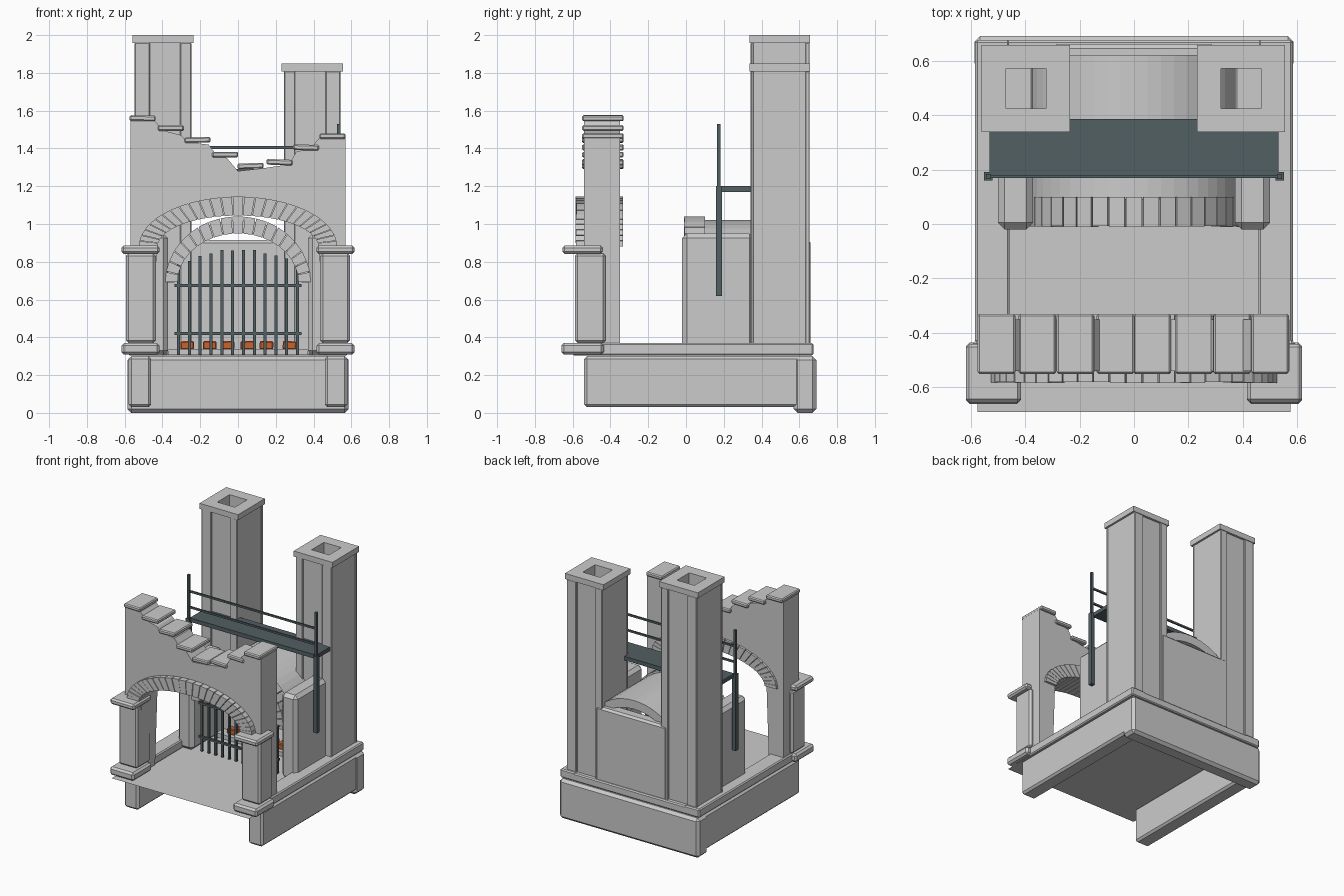
import bpy, bmesh, math, random
from mathutils import Matrix

if "Cube" in bpy.data.objects:
    bpy.data.objects.remove(bpy.data.objects["Cube"])

random.seed(4)


def material(name, col):
    m = bpy.data.materials.new(name)
    m.diffuse_color = (*col, 1)
    m.use_nodes = True
    m.node_tree.nodes["Principled BSDF"].inputs["Base Color"].default_value = m.diffuse_color
    return m


IRON = material("dark_iron", (0.085, 0.115, 0.125))
EMBER = material("ember", (0.6, 0.12, 0.03))


def finish(name, bm, bevel=0.0, mat=None):
    bmesh.ops.recalc_face_normals(bm, faces=bm.faces)
    me = bpy.data.meshes.new(name)
    bm.to_mesh(me)
    bm.free()
    ob = bpy.data.objects.new(name, me)
    bpy.context.collection.objects.link(ob)
    if mat:
        me.materials.append(mat)
    if bevel:
        b = ob.modifiers.new("worn_edges", "BEVEL")
        b.width, b.segments, b.limit_method = bevel, 1, "ANGLE"
    return ob


def box(name, x0, x1, y0, y1, z0, z1, bevel=0.008, mat=None, tilt=0.0):
    bm = bmesh.new()
    bmesh.ops.create_cube(bm, size=1)
    for v in bm.verts:
        v.co = (v.co.x * (x1 - x0), v.co.y * (y1 - y0), v.co.z * (z1 - z0))
    bmesh.ops.rotate(bm, verts=bm.verts, matrix=Matrix.Rotation(tilt, 3, "Y"))
    bmesh.ops.translate(bm, verts=bm.verts,
                        vec=((x0 + x1) / 2, (y0 + y1) / 2, (z0 + z1) / 2))
    return finish(name, bm, bevel, mat)


def pair(name, x0, x1, *rest, **kw):
    """The same box on both sides of x = 0."""
    box("right_" + name, x0, x1, *rest, **kw)
    box("left_" + name, -x1, -x0, *rest, **kw)


def prism(name, pts, y0, y1, bevel=0.0):
    """Extrude an x/z outline along y."""
    bm = bmesh.new()
    f = bm.faces.new([bm.verts.new((x, y0, z)) for x, z in pts])
    ext = bmesh.ops.extrude_face_region(bm, geom=[f])["geom"]
    bmesh.ops.translate(bm, vec=(0, y1 - y0, 0),
                        verts=[g for g in ext if isinstance(g, bmesh.types.BMVert)])
    return finish(name, bm, bevel)


def tube(name, cx, cy, half_x, half_y, hole, z0, z1):
    """Square pipe with an open shaft."""
    bm = bmesh.new()
    sq = [(-1, -1), (1, -1), (1, 1), (-1, 1)]
    ring = lambda a, b, z: [bm.verts.new((cx + a * s, cy + b * t, z)) for s, t in sq]
    loops = [ring(half_x, half_y, z0), ring(half_x, half_y, z1),
             ring(hole, hole, z1), ring(hole, hole, z0)]
    for k in range(4):
        a, b = loops[k], loops[(k + 1) % 4]
        for i in range(4):
            j = (i + 1) % 4
            bm.faces.new((a[i], a[j], b[j], b[i]))
    return finish(name, bm)


def arc(a, b, zc, n, t0=0.0, t1=math.pi):
    return [(a * math.cos(t0 + (t1 - t0) * i / n), zc + b * math.sin(t0 + (t1 - t0) * i / n))
            for i in range(n + 1)]


def brick_arch(name, outer, inner, zc, n, y0, y1):
    step = math.pi / n
    for i in range(n):
        t0, t1 = (i + 0.04) * step, (i + 0.96) * step
        o = arc(*outer, zc, 1, t0, t1)
        q = arc(*inner, zc, 1, t0, t1)
        prism(f"{name}_{i}", [o[0], o[1], q[1], q[0]], y0 + random.uniform(0, 0.006), y1)


# Base: floor sheet, beams and curbs
bm = bmesh.new()
bm.faces.new([bm.verts.new(p) for p in
              [(-.575, -.69, .305), (.575, -.69, .305), (.575, .67, .305), (-.575, .67, .305)]])
finish("floor", bm)
pair("base_beam", .46, .58, -.54, .67, .03, .30, bevel=.015)
box("back_beam", -.585, .585, .57, .69, 0, .30, bevel=.02)
pair("curb", .457, .583, -.60, .675, .305, .37)
box("back_curb", -.57, .57, .60, .675, .305, .365)

# Front pillars
pair("pillar_foot", .415, .617, -.66, -.435, .308, .37, bevel=.014)
pair("pillar_shaft", .435, .593, -.588, -.425, .37, .845, bevel=.014)
pair("pillar_cap", .415, .617, -.655, -.44, .842, .886, bevel=.012)

# Front wall with arched opening and broken stepped top
wall = [(-.57, .31), (-.57, 1.545), (-.44, 1.545), (-.395, 1.495), (-.30, 1.47), (-.27, 1.435),
        (-.155, 1.42), (-.11, 1.36), (-.06, 1.35), (0, 1.28), (.13, 1.295), (.27, 1.315),
        (.31, 1.385), (.38, 1.395), (.43, 1.455), (.57, 1.455), (.57, .31), (.45, .31)]
prism("front_wall", wall + arc(.43, .17, .88, 22) + [(-.45, .31)], -.54, -.35)
brick_arch("front_arch_brick", (.525, .265), (.425, .165), .88, 27, -.585, -.333)
steps = [(-.505, 1.56), (-.355, 1.508), (-.215, 1.445), (-.068, 1.367),
         (.067, 1.307), (.22, 1.327), (.36, 1.405), (.50, 1.465)]
for i, (x, z) in enumerate(steps):
    box(f"coping_stone_{i}", x - .069, x + .069, -.55, -.33, z - .015, z + .015,
        bevel=.007, tilt=random.uniform(-.04, .04))

# Furnace: side piers, vault, mouth arch and back wall
pair("furnace_pier", .37, .50, -.02, .36, .305, .95, bevel=.025)
pair("furnace_side", .37, .50, .34, .63, .305, .90)
prism("vault", arc(.385, .33, .69, 24) + arc(.335, .265, .69, 24)[::-1], .09, .62)
brick_arch("mouth_brick", (.385, .35), (.32, .26), .69, 19, -.012, .10)
box("back_wall", -.30, .30, .57, .66, .305, .915, bevel=.015)


# Chimneys with corner strips and caps
def chimney(side, cx, top):
    cy = .497
    tube(side + "_chimney", cx, cy, .147, .143, .073, .305, top - .04)
    tube(side + "_chimney_cap", cx, cy, .162, .160, .073, top - .042, top)
    s = 1 if cx > 0 else -1
    for a, b in ((.07, .15), (-.15, -.09)):
        x0, x1 = sorted((cx + s * a, cx + s * b))
        for y0, y1 in ((.342, .36), (.63, .655)):
            box(side + "_chimney_strip", x0, x1, y0, y1, .305, top - .04, bevel=.005)


chimney("left", -.397, 2.0)
chimney("right", .393, 1.85)

# Iron grate
for i in range(12):
    x = -.315 + i * .0573
    top = .865 - .09 * abs(x / .33) ** 2 + random.uniform(-.008, .008)
    box(f"grate_bar_{i}", x - .008, x + .008, .012, .028, .31, top, bevel=0, mat=IRON)
for z in (.42, .675):
    box("grate_rail", -.335, .335, .005, .022, z - .008, z + .008, bevel=0, mat=IRON)

# Embers on the hearth
for i in range(6):
    x = -.26 + i * .105 + random.uniform(-.01, .01)
    box(f"ember_{i}", x - .036, x + .036, .30, .38, .335, .38, bevel=.006, mat=EMBER,
        tilt=random.uniform(-.06, .06))
box("ember_bed", -.37, .37, .27, .57, .306, .338, bevel=0)

# Walkway between the chimneys
box("walkway_plank", -.53, .53, .18, .385, 1.17, 1.2, bevel=0, mat=IRON)
pair("walkway_leg", .52, .55, .16, .19, .62, 1.2, bevel=0, mat=IRON)
pair("railing_post", .525, .543, .165, .183, 1.2, 1.53, bevel=0, mat=IRON)
for z in (1.285, 1.405):
    box("railing", -.535, .535, .168, .18, z - .007, z + .007, bevel=0, mat=IRON)
